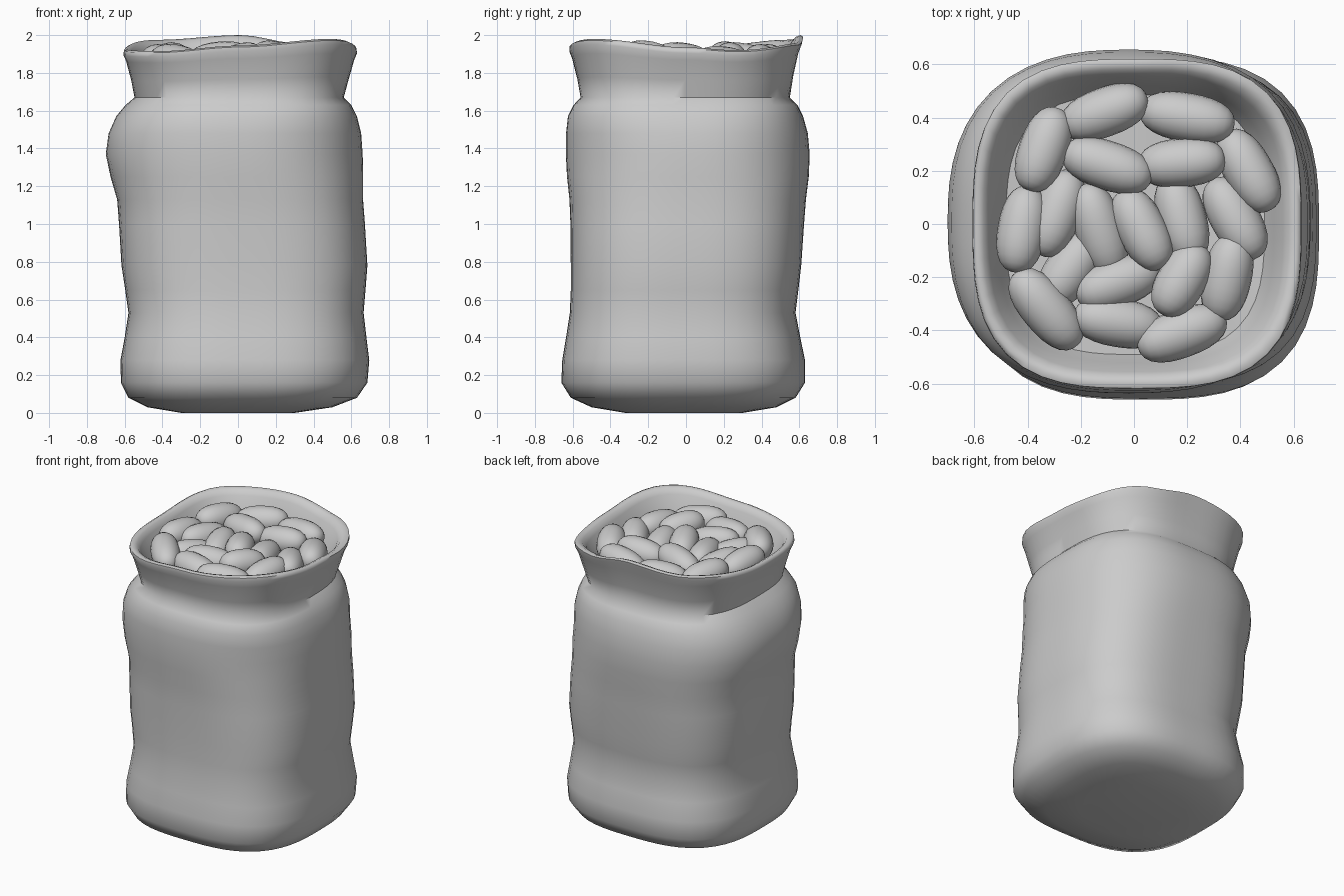
import bpy, bmesh, math
from mathutils import Matrix, Vector

SEG = 56
NECK = 1.67
# rim height at polar angles in degrees
RIM = [(0, 1.935), (25, 1.92), (60, 1.955), (90, 2.0), (130, 1.975),
       (180, 1.925), (230, 1.915), (270, 1.945), (315, 1.98), (360, 1.935)]


def rim_height(a):
    d = math.degrees(a) % 360
    for (a0, h0), (a1, h1) in zip(RIM, RIM[1:]):
        if a0 <= d <= a1:
            t = (1 - math.cos(math.pi * (d - a0) / (a1 - a0))) / 2
            return h0 + (h1 - h0) * t
    return RIM[0][1]


def ring(bm, x0, x1, y0, y1, n, z_of):
    """Rounded-square ring fitted to the given bounds."""
    verts = []
    for i in range(SEG):
        a = 2 * math.pi * i / SEG
        c, s = math.cos(a), math.sin(a)
        r = (abs(c) ** n + abs(s) ** n) ** (-1 / n)
        verts.append(bm.verts.new(((x0 + x1) / 2 + (x1 - x0) / 2 * r * c,
                                   (y0 + y1) / 2 + (y1 - y0) / 2 * r * s, z_of(a))))
    return verts


def finish(bm, name, angle):
    bmesh.ops.recalc_face_normals(bm, faces=bm.faces)
    me = bpy.data.meshes.new(name)
    bm.to_mesh(me)
    bm.free()
    ob = bpy.data.objects.new(name, me)
    bpy.context.collection.objects.link(ob)
    bpy.ops.object.select_all(action='DESELECT')
    ob.select_set(True)
    bpy.context.view_layer.objects.active = ob
    bpy.ops.object.shade_smooth_by_angle(angle=math.radians(angle))
    return ob


# Sack body: z, x min, x max, y min, y max, corner squareness
BODY = [
    (0.0, -.30, .30, -.32, .30, 2.6),
    (0.03, -.48, .50, -.50, .48, 2.8),
    (0.08, -.58, .63, -.61, .58, 2.9),
    (0.16, -.62, .685, -.66, .63, 2.9),
    (0.28, -.622, .695, -.655, .63, 2.9),
    (0.40, -.60, .68, -.635, .605, 2.9),
    (0.53, -.58, .665, -.615, .58, 2.9),
    (0.65, -.597, .675, -.61, .595, 2.9),
    (0.78, -.617, .685, -.61, .61, 2.9),
    (1.0, -.63, .672, -.612, .625, 2.8),
    (1.13, -.64, .662, -.617, .635, 2.7),
    (1.25, -.675, .663, -.63, .65, 2.6),
    (1.37, -.70, .66, -.636, .655, 2.5),
    (1.48, -.685, .652, -.635, .645, 2.6),
    (1.57, -.645, .63, -.625, .62, 2.7),
    (1.63, -.595, .60, -.595, .59, 2.8),
    (NECK, -.548, .56, -.558, .55, 2.9),
]
# Collar and inside: share of rim height, drop, x min, x max, y min, y max
COLLAR = [
    (.35, 0, -.565, .585, -.575, .568),
    (.75, 0, -.592, .615, -.603, .597),
    (1, .03, -.607, .63, -.618, .615),
    (1, .008, -.604, .627, -.617, .62),
    (1, 0, -.588, .608, -.60, .605),
    (1, .01, -.565, .583, -.575, .58),
    (1, .04, -.545, .56, -.555, .555),
    (.5, 0, -.51, .525, -.52, .515),
    (.25, 0, -.48, .49, -.49, .485),
    (.25, 0, -.20, .20, -.20, .20),
]
bm = bmesh.new()
rings = [ring(bm, *b, n, lambda a, z=z: z) for z, *b, n in BODY]
rings += [ring(bm, *b, 3.0, lambda a, t=t, d=d: NECK + t * (rim_height(a) - NECK) - d)
          for t, d, *b in COLLAR]
for lo, hi in zip(rings, rings[1:]):
    for i in range(SEG):
        j = (i + 1) % SEG
        bm.faces.new((lo[i], lo[j], hi[j], hi[i]))
bm.faces.new(rings[0])
bm.faces.new(rings[-1])
finish(bm, "sack", 60)

# Beans: x, y, heading in degrees, length, centre height
BEANS = [
    (-.11, .42, 20, .34, 1.86), (.20, .40, -10, .36, 1.86), (-.34, .28, 70, .33, 1.87),
    (.43, .20, -60, .34, 1.85), (-.10, .22, -18, .35, 1.875), (.18, .23, 5, .33, 1.87),
    (-.42, -.02, 80, .33, 1.86), (-.29, .04, 70, .34, 1.84), (-.13, -.02, -72, .36, 1.84),
    (.03, -.02, -63, .33, 1.87), (.18, .02, -75, .34, 1.84), (.38, .02, -60, .34, 1.84),
    (-.24, -.17, 55, .32, 1.82), (-.06, -.22, 20, .33, 1.84), (.18, -.21, 60, .30, 1.88),
    (.35, -.20, 78, .33, 1.85), (-.33, -.32, -50, .36, 1.86), (-.06, -.37, -10, .34, 1.84),
    (.18, -.41, 20, .35, 1.85),
]
bm = bmesh.new()
for x, y, deg, length, z in BEANS:
    tilt = math.radians(6 if (x + y) < 0 else -6)
    m = (Matrix.Translation((x, y, z)) @ Matrix.Rotation(math.radians(deg), 4, 'Z')
         @ Matrix.Rotation(tilt, 4, 'Y')
         @ Matrix.Diagonal((length / 2, .092, .09, 1)) @ Matrix.Rotation(math.pi / 2, 4, 'Y'))
    made = bmesh.ops.create_uvsphere(bm, u_segments=20, v_segments=14, radius=1)["verts"]
    for v in made:
        # blunt the ends so each bean reads as a capsule-like oval
        p = v.co.copy()
        k = (abs(p.z) ** 2.4 + Vector((p.x, p.y)).length ** 2.4) ** (-1 / 2.4)
        v.co = m @ (p * k)
finish(bm, "beans", 60)
